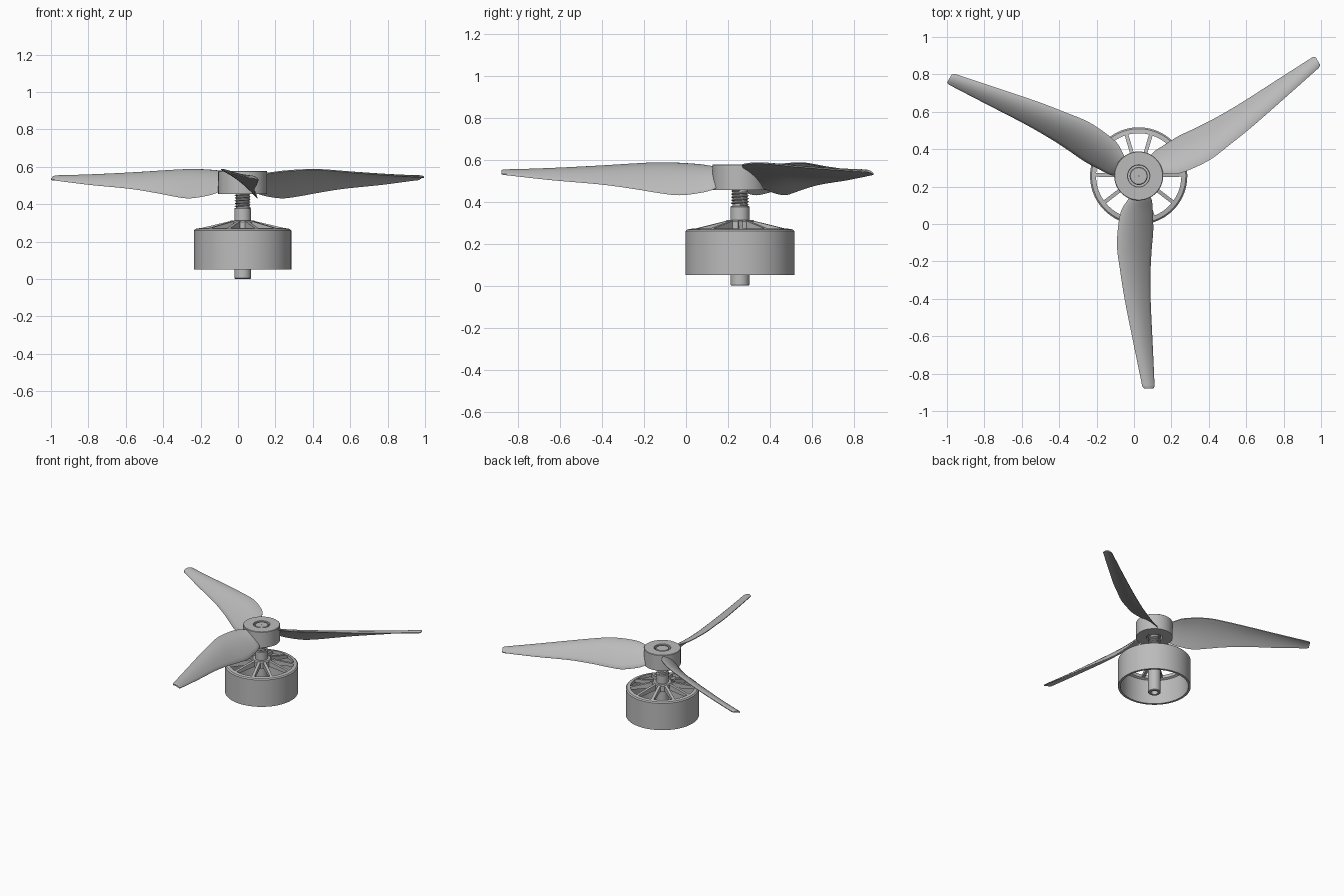
import bpy, bmesh, math
from mathutils import Vector, Matrix

cube = bpy.data.objects.get("Cube")
if cube:
    bpy.data.objects.remove(cube, do_unlink=True)

CENTRE = Vector((0.025, 0.257, 0))

grey = bpy.data.materials.new("plain grey")
grey.use_nodes = True
COLOUR = (0.5, 0.5, 0.5, 1)
grey.diffuse_color = COLOUR
grey.node_tree.nodes["Principled BSDF"].inputs["Base Color"].default_value = COLOUR


def finish(name, bm, angle=35):
    """Turn a bmesh into a shaded object on the rotor axis."""
    bmesh.ops.recalc_face_normals(bm, faces=bm.faces)
    mesh = bpy.data.meshes.new(name)
    bm.to_mesh(mesh)
    bm.free()
    mesh.materials.append(grey)
    obj = bpy.data.objects.new(name, mesh)
    obj.location = CENTRE
    bpy.context.collection.objects.link(obj)
    bpy.ops.object.select_all(action='DESELECT')
    obj.select_set(True)
    bpy.context.view_layer.objects.active = obj
    bpy.ops.object.shade_smooth_by_angle(angle=math.radians(angle))
    return obj


def loft(bm, rings, closed=False):
    """Skin a row of equal closed loops, capping the ends when open."""
    loops = [[bm.verts.new(p) for p in ring] for ring in rings]
    n = len(loops[0])
    pairs = list(zip(loops, loops[1:]))
    if closed:
        pairs.append((loops[-1], loops[0]))
    for a, b in pairs:
        for i in range(n):
            j = (i + 1) % n
            bm.faces.new((a[i], a[j], b[j], b[i]))
    if not closed:
        bm.faces.new(loops[0])
        bm.faces.new(loops[-1])


def lathe(name, profile, sides=64):
    """Spin a closed (radius, height) profile around the axis."""
    bm = bmesh.new()
    turns = [math.tau * k / sides for k in range(sides)]
    loft(bm, [[(r * math.cos(a), r * math.sin(a), z) for r, z in profile]
              for a in turns], closed=True)
    return finish(name, bm)


# Motor bell: open-bottomed drum with a chamfered top rim
lathe("motor_bell", [(.243, .05), (.26, .05), (.26, .26), (.252, .268),
                     (.228, .272), (.228, .248), (.243, .24)], 96)

# Inner collar carrying the spokes
lathe("bell_collar", [(.04, .262), (.07, .262), (.07, .305), (.063, .313), (.04, .313)])

# Hollow shaft, threaded stud core and flush stud top
lathe("shaft", [(.025, 0), (.041, 0), (.045, .004), (.045, .376), (.041, .38), (.025, .38)])
lathe("threaded_stud", [(.002, .25), (.036, .25), (.036, .46), (.048, .46),
                        (.048, .57), (.044, .574), (.002, .574)])

# Propeller hub with a bored centre
lathe("propeller_hub", [(.057, .455), (.131, .455), (.131, .575), (.128, .578),
                        (.06, .578), (.057, .575)])

# Helical thread ridge
bm = bmesh.new()
STEPS, TURNS = 160, 5
rings = []
for k in range(STEPS + 1):
    a = math.tau * TURNS * k / STEPS
    z = .382 + .073 * k / STEPS
    rings.append([(r * math.cos(a), r * math.sin(a), z + dz)
                  for r, dz in ((.034, -.006), (.043, 0), (.034, .006))])
loft(bm, rings)
finish("stud_thread", bm)

# Five pairs of sloping spokes between collar and rim
bm = bmesh.new()
for pair in range(5):
    for side in (-1, 1):
        spin = Matrix.Rotation(math.radians(90 + 72 * pair + 16.5 * side), 3, 'Z')
        rings = []
        for r, low, high in ((.055, .268, .312), (.24, .248, .268)):
            rings.append([spin @ Vector((r, y, z)) for y, z in
                          ((-.01, low), (.01, low), (.01, high), (-.01, high))])
        loft(bm, rings)
finish("bell_spokes", bm)


def smooth_stations(stations, steps=5):
    """Spline through the blade stations."""
    pts = [Vector(s) for s in stations]
    pts = [2 * pts[0] - pts[1]] + pts + [2 * pts[-1] - pts[-2]]
    out = []
    for a, b, c, d in zip(pts, pts[1:], pts[2:], pts[3:]):
        for k in range(steps):
            t = k / steps
            out.append(.5 * (2 * b + (c - a) * t + (2 * a - 5 * b + 4 * c - d) * t ** 2
                             + (3 * b - a - 3 * c + d) * t ** 3))
    return out + [pts[-2]]


# Blade stations: reach, high edge offset, low edge offset, high edge z, low edge z
STATIONS = [(.09, -.035, .05, .56, .48), (.13, -.06, .07, .567, .46),
            (.19, -.095, .075, .576, .445), (.29, -.112, .078, .583, .434),
            (.39, -.115, .07, .585, .445), (.5, -.1, .064, .58, .463),
            (.66, -.075, .064, .569, .485), (.9, -.027, .075, .556, .506),
            (1.1, .014, .084, .547, .528), (1.125, .02, .084, .546, .53),
            (1.137, .03, .078, .544, .533)]
CUTS = 12


def blade_section(station):
    reach, u0, u1, z0, z1 = station
    chord = u1 - u0
    upper, lower = [], []
    for i in range(CUTS + 1):
        t = i / CUTS
        u = u0 + chord * t
        z = z0 + (z1 - z0) * t + chord * .13 * 4 * t * (1 - t)
        half = .003 + .05 * chord * math.sin(math.pi * t) ** .7 if 0 < i < CUTS else .003
        upper.append((u, -reach, z + half))
        lower.append((u, -reach, z - half))
    return upper + lower[::-1]


# Three twisted, cambered blades
for index, name in enumerate(("front_blade", "left_blade", "right_blade")):
    bm = bmesh.new()
    loft(bm, [blade_section(s) for s in smooth_stations(STATIONS)])
    bmesh.ops.rotate(bm, verts=bm.verts, cent=(0, 0, 0),
                     matrix=Matrix.Rotation(math.tau * index / 3, 3, 'Z'))
    finish(name, bm, 45)
